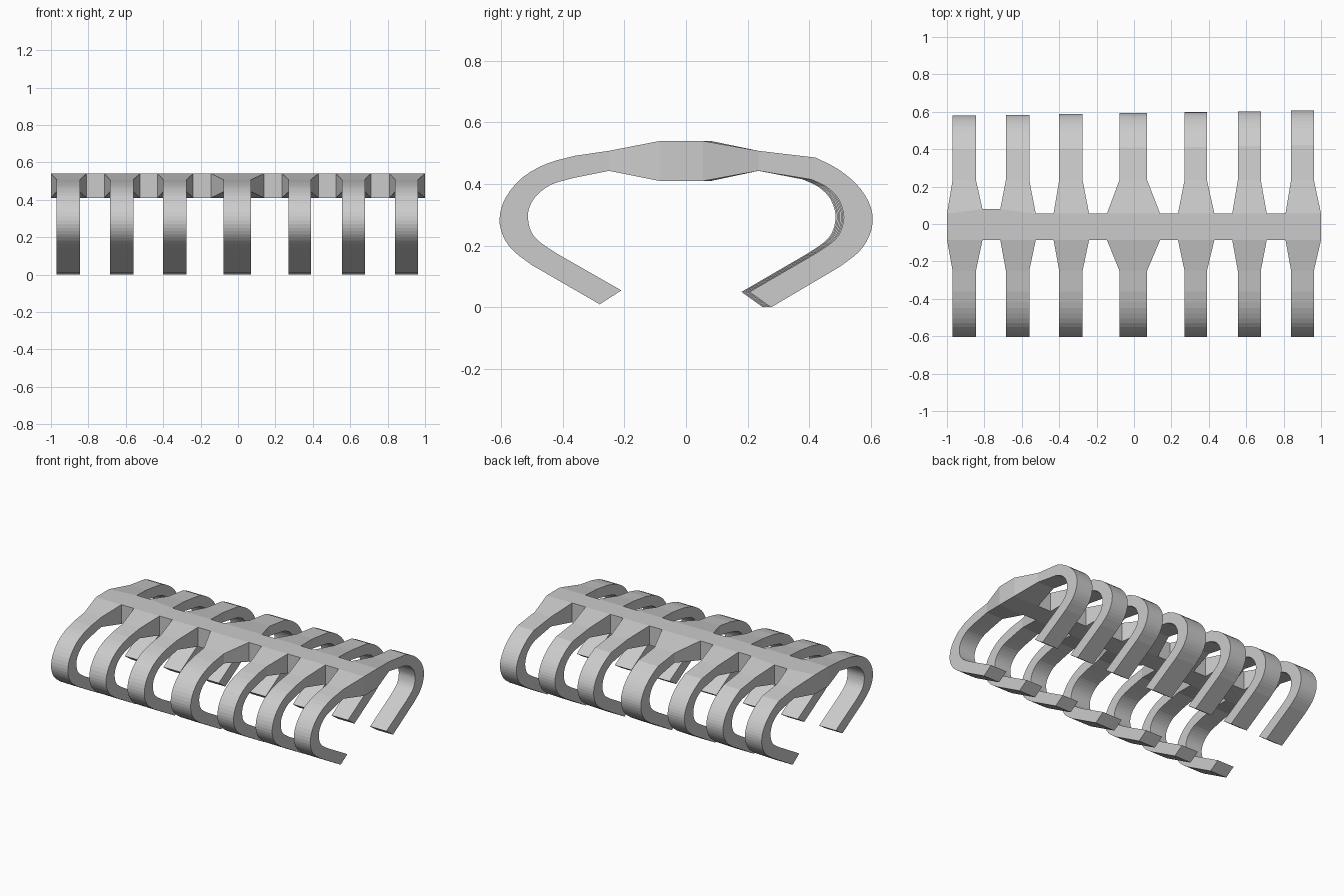
import bpy, bmesh
from mathutils import Vector

if "Cube" in bpy.data.objects:
    bpy.data.objects.remove(bpy.data.objects["Cube"])

# Rib side profile: outer y, outer z, inner y, inner z, from neck to tip
FRONT_NECK = Vector((0.25, 0.508, 0.25, 0.443))
FRONT_ARC = [(0.36, 0.492, 0.36, 0.421), (0.45, 0.467, 0.434, 0.400),
             (0.53, 0.422, 0.482, 0.366), (0.585, 0.357, 0.507, 0.328),
             (0.605, 0.290, 0.513, 0.290), (0.594, 0.232, 0.502, 0.245),
             (0.56, 0.183, 0.474, 0.212), (0.50, 0.137, 0.42, 0.175)]
FRONT_TIP = Vector((0.28, 0.010, 0.21, 0.055))
BACK_NECK = Vector((0.235, 0.508, 0.235, 0.443))
BACK_ARC = [(0.42, 0.486, 0.405, 0.415), (0.49, 0.450, 0.453, 0.392),
            (0.55, 0.402, 0.488, 0.360), (0.59, 0.346, 0.505, 0.325),
            (0.605, 0.290, 0.511, 0.290), (0.594, 0.232, 0.500, 0.245),
            (0.56, 0.180, 0.474, 0.212), (0.50, 0.133, 0.42, 0.175)]
BACK_TIP = Vector((0.275, 0.0, 0.205, 0.050))

TOP, BOTTOM, SPINE_FRONT, SPINE_BACK = 0.54, 0.41, -0.085, 0.055

# Each rib: flared root left/right, narrow left/right, back root y left/right
RIBS = [
    (-1.0, -0.81, -0.97, -0.845, SPINE_BACK, 0.08),
    (-0.715, -0.525, -0.685, -0.56, 0.08, SPINE_BACK),
    (-0.43, -0.24, -0.40, -0.275, SPINE_BACK, SPINE_BACK),
    (-0.145, 0.14, -0.078, 0.07, SPINE_BACK, SPINE_BACK),
    (0.235, 0.43, 0.27, 0.39, SPINE_BACK, SPINE_BACK),
    (0.525, 0.71, 0.555, 0.678, SPINE_BACK, SPINE_BACK),
    (0.81, 1.0, 0.84, 0.962, SPINE_BACK, SPINE_BACK),
]


def smooth(points, steps=3):
    """Catmull-Rom resampling of the curved part of the profile."""
    p = [Vector(q) for q in points]
    p = [2 * p[0] - p[1]] + p + [2 * p[-1] - p[-2]]
    out = []
    for a, b, c, d in zip(p, p[1:], p[2:], p[3:]):
        for k in range(steps):
            t = k / steps
            out.append(0.5 * (2 * b + (c - a) * t + (2 * a - 5 * b + 4 * c - d) * t * t
                              + (3 * b - a - 3 * c + d) * t ** 3))
    return out + [p[-2]]


front = [FRONT_NECK] + smooth(FRONT_ARC) + [FRONT_TIP]
back = [BACK_NECK] + smooth(BACK_ARC) + [BACK_TIP]
bm = bmesh.new()


def ring(xl, xr, outer_l, outer_r, inner_l, inner_r):
    """Four-corner cross-section: top left, top right, bottom right, bottom left."""
    return [bm.verts.new(v) for v in ((xl, *outer_l), (xr, *outer_r),
                                      (xr, *inner_r), (xl, *inner_l))]


def build_rib(index, rib):
    rl, rr, nl, nr, bl, br = rib
    lean = (nl + nr) / 2 * 0.0145 - 0.012     # back ribs reach further towards +x
    rings = []
    for s in reversed(front):
        o, i = (-s[0], s[1]), (-s[2], s[3])
        rings.append(ring(nl, nr, o, o, i, i))
    root = len(rings)
    f_top, f_bot = (SPINE_FRONT, TOP), (SPINE_FRONT, BOTTOM)
    rings.append(ring(rl, rr, f_top, f_top, f_bot, f_bot))
    rings.append(ring(rl, rr, (bl, TOP), (br, TOP), (bl, BOTTOM), (br, BOTTOM)))
    for k, s in enumerate(back):
        shift = lean if k else 0
        o, i = (s[0] + shift, s[1]), (s[2] + shift, s[3])
        rings.append(ring(nl, nr, o, o, i, i))
    for n, (a, b) in enumerate(zip(rings, rings[1:])):
        for j in range(4):
            # Sides stay open where the spine links join
            if n == root and ((j == 1 and index < len(RIBS) - 1) or (j == 3 and index > 0)):
                continue
            k = (j + 1) % 4
            bm.faces.new((a[j], a[k], b[k], b[j]))
    bm.faces.new(rings[0])
    bm.faces.new(rings[-1])
    return rings[root], rings[root + 1]


roots = [build_rib(i, r) for i, r in enumerate(RIBS)]

# Spine links between neighbouring ribs
for (fa, ba), (fb, bb) in zip(roots, roots[1:]):
    left = (fa[1], ba[1], ba[2], fa[2])
    right = (fb[0], bb[0], bb[3], fb[3])
    for j in range(4):
        k = (j + 1) % 4
        bm.faces.new((left[j], left[k], right[k], right[j]))

bmesh.ops.recalc_face_normals(bm, faces=bm.faces[:])
mesh = bpy.data.meshes.new("spine_and_ribs")
bm.to_mesh(mesh)
bm.free()
bpy.context.collection.objects.link(bpy.data.objects.new("spine_and_ribs", mesh))
